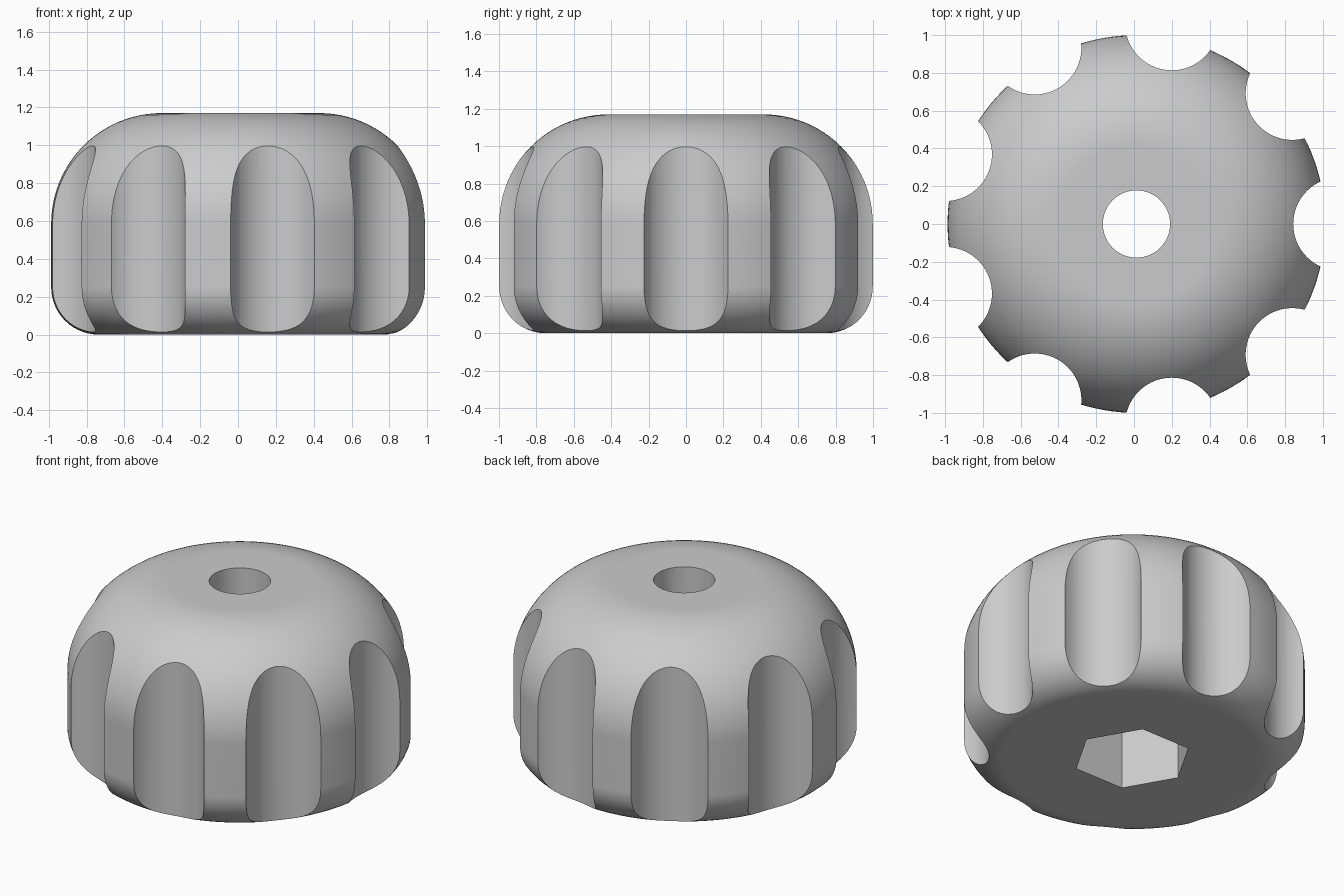
import bpy
import bmesh
from math import cos, sin, pi, radians
from mathutils import Matrix

OFFSET_X = 0.013        # nine-fold shape: axis sits slightly off the bounding-box centre
RADIUS = 1.0
HEIGHT = 1.17
TOP_ROUND = 0.585
BOTTOM_ROUND = 0.25
FLUTES = 9

if "Cube" in bpy.data.objects:
    bpy.data.objects.remove(bpy.data.objects["Cube"], do_unlink=True)

grey = bpy.data.materials.new("light grey plastic")
grey.use_nodes = True
grey.diffuse_color = (0.6, 0.6, 0.6, 1)
grey.node_tree.nodes["Principled BSDF"].inputs["Base Color"].default_value = (0.6, 0.6, 0.6, 1)


def make_object(name, bm):
    mesh = bpy.data.meshes.new(name)
    bmesh.ops.recalc_face_normals(bm, faces=bm.faces)
    bm.to_mesh(mesh)
    bm.free()
    mesh.materials.append(grey)
    obj = bpy.data.objects.new(name, mesh)
    obj.location.x = OFFSET_X
    bpy.context.collection.objects.link(obj)
    return obj


def arc(r, z, radius, start, end, steps):
    angles = [radians(start + (end - start) * i / steps) for i in range(steps + 1)]
    return [(r + radius * cos(a), z + radius * sin(a)) for a in angles]


def add_prism(bm, radius, z0, z1, sides, x=0, y=0):
    bmesh.ops.create_cone(
        bm, cap_ends=True, segments=sides, radius1=radius, radius2=radius, depth=z1 - z0,
        matrix=Matrix.Translation((x, y, (z0 + z1) / 2)))


def cut(target, cutter):
    mod = target.modifiers.new("cut", 'BOOLEAN')
    mod.operation = 'DIFFERENCE'
    mod.solver = 'EXACT'
    mod.object = cutter
    bpy.ops.object.modifier_apply(modifier=mod.name)
    bpy.data.objects.remove(cutter, do_unlink=True)


# Knob body: rounded profile turned about the z axis
profile = [(0, 0)]
profile += arc(RADIUS - BOTTOM_ROUND, BOTTOM_ROUND, BOTTOM_ROUND, -90, 0, 14)
profile += arc(RADIUS - TOP_ROUND, HEIGHT - TOP_ROUND, TOP_ROUND, 0, 90, 24)
profile += [(0, HEIGHT)]
bm = bmesh.new()
verts = [bm.verts.new((r, 0, z)) for r, z in profile]
edges = [bm.edges.new(pair) for pair in zip(verts, verts[1:])]
bmesh.ops.spin(bm, geom=verts + edges, cent=(0, 0, 0), axis=(0, 0, 1),
               angle=2 * pi, steps=144, use_merge=True)
bmesh.ops.remove_doubles(bm, verts=bm.verts, dist=0.0005)
knob = make_object("knob", bm)
bpy.context.view_layer.objects.active = knob
knob.select_set(True)

# Finger flutes around the rim
bm = bmesh.new()
for i in range(FLUTES):
    a = 2 * pi * i / FLUTES
    add_prism(bm, 0.247, -0.2, HEIGHT + 0.2, 72, 1.077 * cos(a), 1.077 * sin(a))
cut(knob, make_object("flute_cutter", bm))

# Bolt hole through the middle
bm = bmesh.new()
add_prism(bm, 0.178, -0.2, HEIGHT + 0.2, 64)
cut(knob, make_object("hole_cutter", bm))

# Hexagonal nut pocket in the underside, corners on the x axis
bm = bmesh.new()
add_prism(bm, 0.345, -0.2, 0.5, 6)
bmesh.ops.rotate(bm, verts=bm.verts, matrix=Matrix.Rotation(radians(30), 3, 'Z'))
corner = max(bm.verts, key=lambda v: v.co.x).co
if abs(corner.y) > 0.01:
    bmesh.ops.rotate(bm, verts=bm.verts, matrix=Matrix.Rotation(radians(30), 3, 'Z'))
cut(knob, make_object("hex_cutter", bm))

# Smooth curves with crisp cut edges
bpy.ops.object.shade_smooth_by_angle(angle=radians(25))
weighted = knob.modifiers.new("even shading", 'WEIGHTED_NORMAL')
weighted.keep_sharp = True
